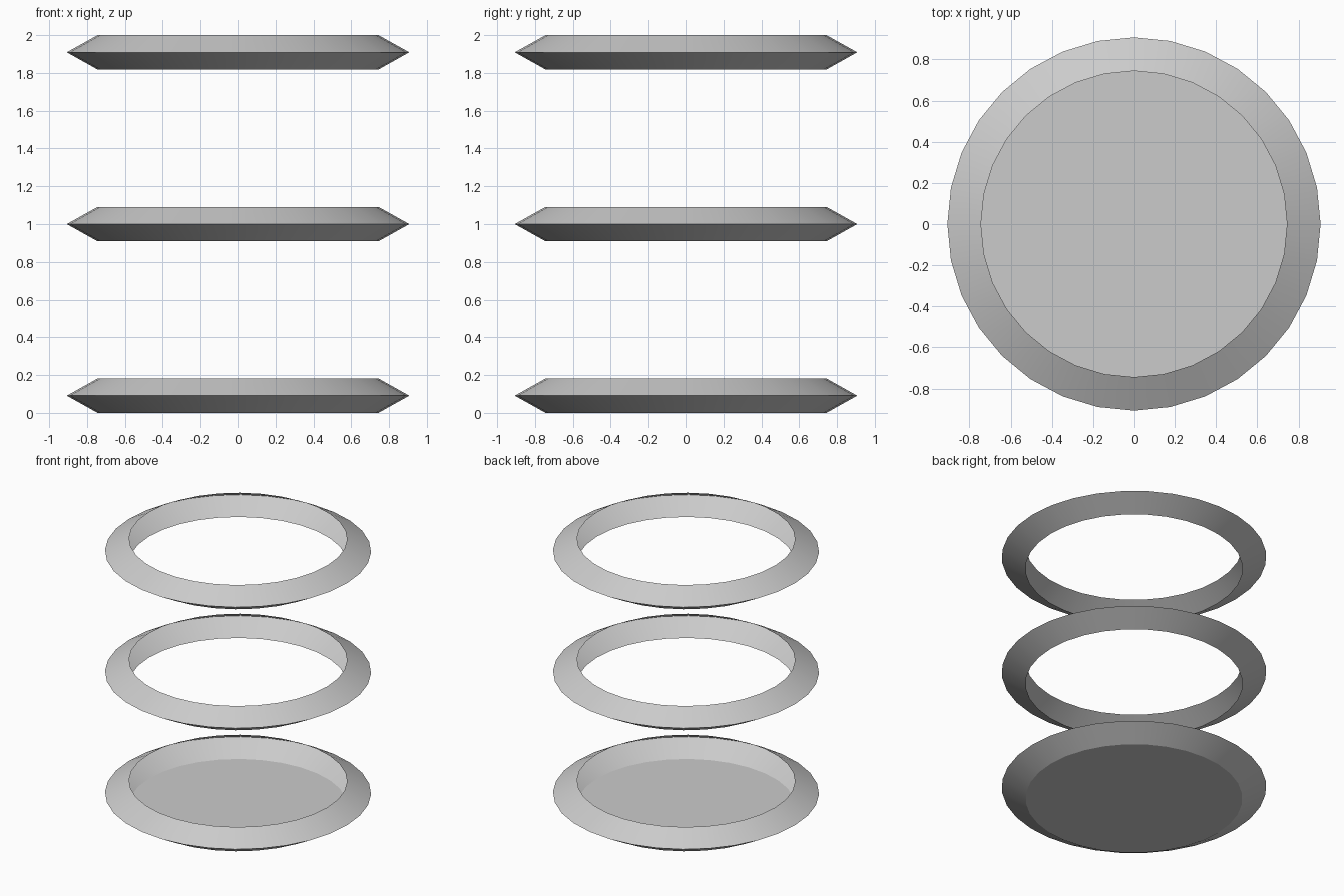
import bpy, bmesh, math

if "Cube" in bpy.data.objects:
    bpy.data.objects.remove(bpy.data.objects["Cube"])

SEGMENTS = 32
R_RIM, R_OPEN, HALF = 0.907, 0.744, 0.091


def ring(name, z, floor=False):
    # Thin shell with a V-shaped section, spun round the z axis
    bm = bmesh.new()
    profile = [(R_OPEN, z - HALF), (R_RIM, z), (R_OPEN, z + HALF)]
    loops = []
    for r, h in profile:
        loops.append([bm.verts.new((r * math.cos(a), r * math.sin(a), h))
                      for a in (2 * math.pi * i / SEGMENTS for i in range(SEGMENTS))])
    for low, high in zip(loops, loops[1:]):
        for i in range(SEGMENTS):
            j = (i + 1) % SEGMENTS
            bm.faces.new((low[i], low[j], high[j], high[i]))
    # Closed flat bottom
    if floor:
        bm.faces.new(loops[0][::-1])
    mesh = bpy.data.meshes.new(name)
    bm.to_mesh(mesh)
    bm.free()
    obj = bpy.data.objects.new(name, mesh)
    bpy.context.collection.objects.link(obj)
    # Smooth round the ring, sharp at the rim and the floor edge
    bpy.ops.object.select_all(action='DESELECT')
    obj.select_set(True)
    bpy.context.view_layer.objects.active = obj
    bpy.ops.object.shade_smooth_by_angle(angle=math.radians(20))
    return obj


ring("bottom_dish", HALF, floor=True)
ring("middle_ring", 1.0)
ring("top_ring", 2.0 - HALF)
